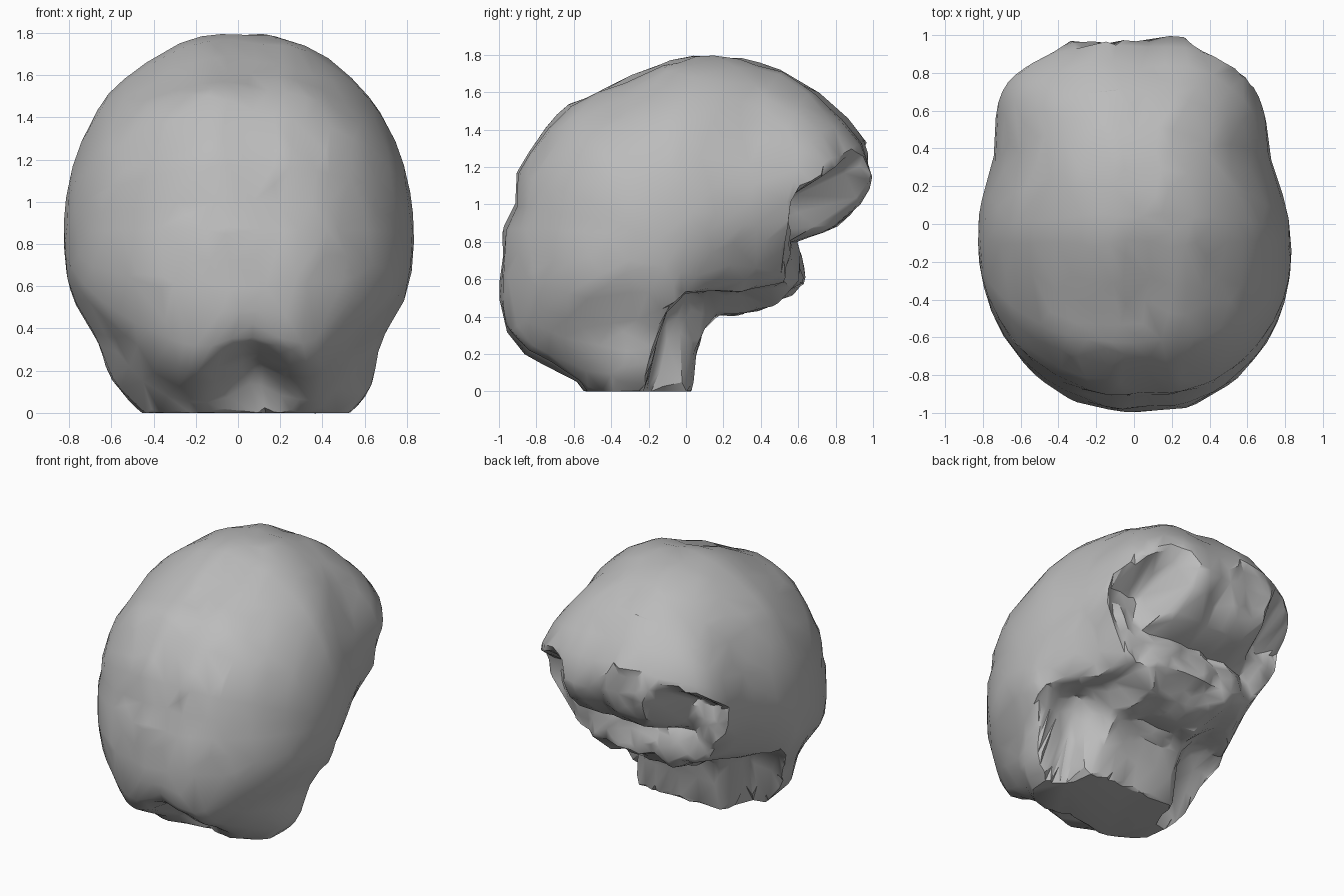
import bpy, bmesh
from math import atan2, hypot, sin, cos, exp, pi
from mathutils import Vector, noise

cube = bpy.data.objects.get("Cube")
if cube:
    bpy.data.objects.remove(cube, do_unlink=True)

# Side outlines (y, z), star-shaped around CENTRE
CENTRE = (-0.1, 0.85)
HALF_WIDTH = 0.83
CROWN = [
    (0.95, 1.33), (0.85, 1.46), (0.7, 1.6), (0.5, 1.72), (0.3, 1.79),
    (0.05, 1.8), (-0.1, 1.77), (-0.4, 1.64), (-0.63, 1.54), (-0.75, 1.42),
    (-0.91, 1.17), (-0.92, 1.0), (-0.98, 0.87), (-1.0, 0.6), (-0.98, 0.3),
    (-0.9, 0.17), (-0.6, 0.0), (-0.45, -0.18),
]
# Full rounded dome, before the underside is cut away
DOME = CROWN + [
    (0.04, -0.2), (0.15, 0.15), (0.42, 0.36), (0.66, 0.53), (0.97, 0.95),
    (1.0, 1.15),
]
# Cut along the middle: stem, lower lobes and overhanging back lobe
MIDDLE = CROWN + [
    (0.01, -0.2), (0.03, 0.0), (0.05, 0.2), (0.1, 0.35), (0.17, 0.42),
    (0.3, 0.42), (0.46, 0.47), (0.61, 0.58), (0.6, 0.74), (0.57, 0.8),
    (0.78, 0.87), (0.9, 0.99), (1.0, 1.15),
]
# Cut along the sides: rim of the side lobe and the step behind it
SIDE = CROWN + [
    (-0.26, -0.2), (-0.15, 0.3), (-0.1, 0.44), (0.0, 0.53), (0.25, 0.54),
    (0.53, 0.58), (0.54, 0.8), (0.54, 1.04), (0.85, 1.23),
]


def to_polar(outline):
    pts = sorted((atan2(z - CENTRE[1], y - CENTRE[0]),
                  hypot(y - CENTRE[0], z - CENTRE[1])) for y, z in outline)
    first, last = pts[0], pts[-1]
    return [(last[0] - 2 * pi, last[1])] + pts + [(first[0] + 2 * pi, first[1])]


def outline_radius(polar, a):
    """Distance from the centre to the outline in direction a."""
    for (a1, r1), (a2, r2) in zip(polar, polar[1:]):
        if a1 <= a <= a2:
            return r1 * r2 * sin(a2 - a1) / (r1 * sin(a - a1) + r2 * sin(a2 - a))


def bump(v, mid, width):
    return exp(-((v - mid) / width) ** 2)


def ramp(v, low, high):
    u = min(max((v - low) / (high - low), 0), 1)
    return u * u * (3 - 2 * u)


dome, middle, side = to_polar(DOME), to_polar(MIDDLE), to_polar(SIDE)


def brain_point(d):
    """Map a unit direction onto the brain surface."""
    a = atan2(d.z, d.y)
    # Rounded dome, blunter at the back end
    p = 2.07 + 0.8 * bump(a, 0.35, 0.45)
    s = hypot(d.y, d.z)
    k = (abs(d.x) ** p + s ** p) ** (-1 / p)
    x, t = HALF_WIDTH * d.x * k, s * k
    r = outline_radius(dome, a) * t * (1.005 + 0.02 * noise.noise(d * 4))
    # Shallow central fissure and the notch between the lower front lobes
    r -= 0.02 * bump(x, 0.05, 0.1)
    y, z = CENTRE[0] + r * cos(a), CENTRE[1] + r * sin(a)
    if y < -0.3:
        r -= 0.18 * bump(x, 0.03, 0.18) * bump(z, 0.12, 0.18)
    # Rough underside cut into the dome
    if -1.75 < a < 0.42:
        w = ramp(abs(d.x) * k, 0.35, 0.6)
        cut = outline_radius(middle, a) * (1 - w) + outline_radius(side, a) * w
        r = min(r, cut * (1 + 0.07 * noise.noise(d * 6)))
    # Flat base
    if a < 0:
        r = min(r, CENTRE[1] / max(-sin(a), 0.01))
    y, z = CENTRE[0] + r * cos(a), CENTRE[1] + r * sin(a)
    # Narrower temples and lower sides, with a slight skew
    x *= 1 - 0.09 * bump(y, 0.38, 0.25)
    x *= 1 - 0.08 * bump(z, 0.33, 0.17)
    x += 0.03 * bump(z, 0, 0.2) - 0.03 * y
    return Vector((x, y, z))


# Brain body
bm = bmesh.new()
bmesh.ops.create_icosphere(bm, subdivisions=6, radius=1)
for v in bm.verts:
    v.co = brain_point(v.co.normalized())
bmesh.ops.recalc_face_normals(bm, faces=bm.faces)
mesh = bpy.data.meshes.new("brain")
bm.to_mesh(mesh)
bm.free()
brain = bpy.data.objects.new("brain", mesh)
bpy.context.collection.objects.link(brain)

# Material
grey = bpy.data.materials.new("plain grey")
grey.use_nodes = True
colour = (0.5, 0.5, 0.5, 1)
grey.diffuse_color = colour
grey.node_tree.nodes["Principled BSDF"].inputs["Base Color"].default_value = colour
mesh.materials.append(grey)

# Reduce to irregular low-poly triangles and smooth the gentle edges
for o in bpy.context.selected_objects:
    o.select_set(False)
bpy.context.view_layer.objects.active = brain
brain.select_set(True)
reduce = brain.modifiers.new("reduce", "DECIMATE")
reduce.ratio = 0.09
bpy.ops.object.modifier_apply(modifier=reduce.name)
bpy.ops.object.shade_smooth_by_angle(angle=0.6)
